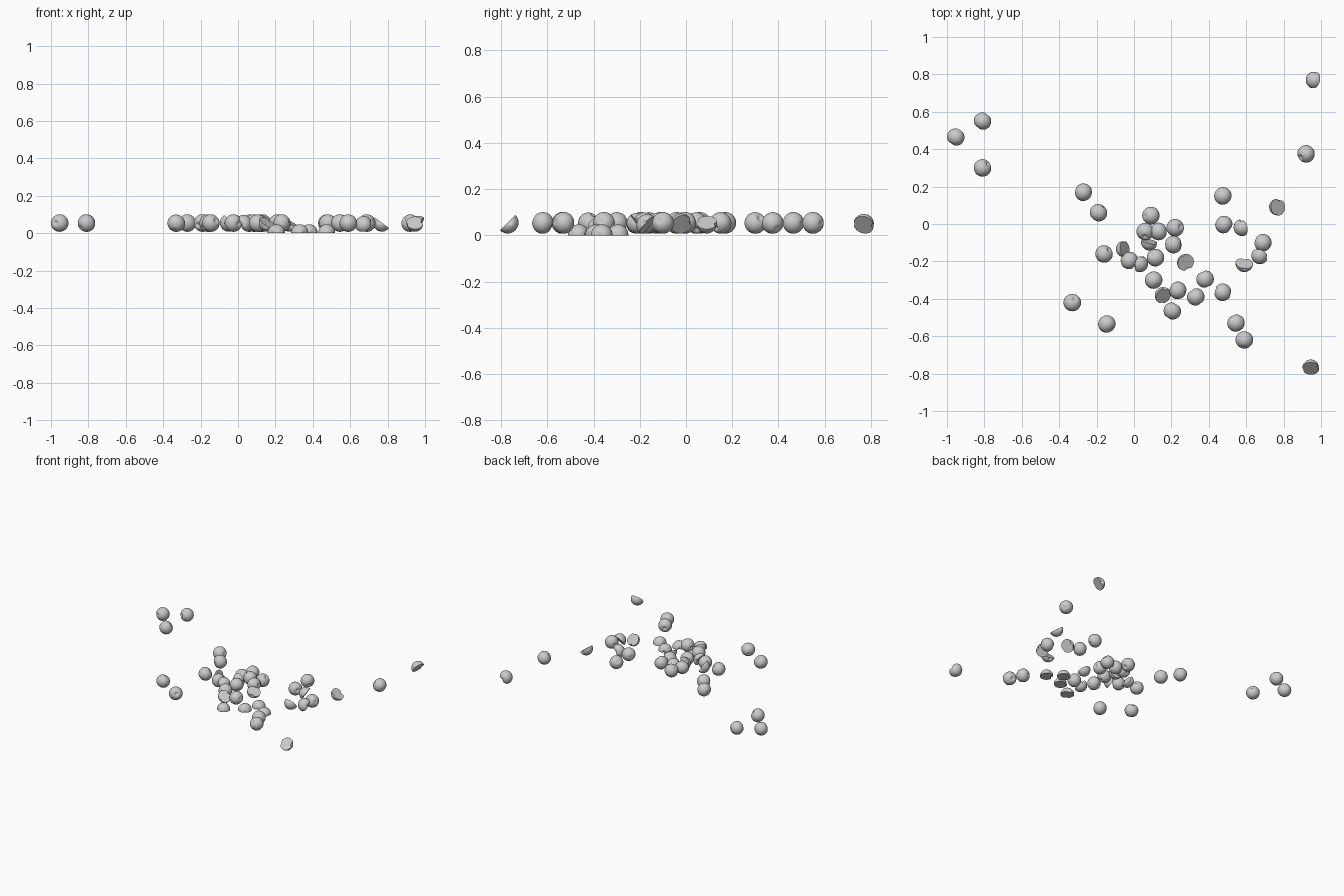
import bpy, bmesh, math, random
from mathutils import Vector, Matrix

if "Cube" in bpy.data.objects:
    bpy.data.objects.remove(bpy.data.objects["Cube"])

random.seed(4)
R, SEG, RINGS = 0.047, 32, 24


def fruit_bmesh():
    """Round fruit: revolved circle with a dimple at the top and a smaller one below."""
    bm = bmesh.new()
    rings = []
    for i in range(RINGS + 1):
        t = math.pi * i / RINGS
        r = R * math.sin(t) * (1 + 0.03 * math.cos(t))
        z = 0.97 * R * math.cos(t)
        z -= 0.013 * math.exp(-(r / 0.011) ** 2) if t < math.pi / 2 else \
            -0.006 * math.exp(-(r / 0.011) ** 2)
        if i in (0, RINGS):
            rings.append([bm.verts.new((0, 0, z))])
        else:
            rings.append([bm.verts.new((r * math.cos(2 * math.pi * k / SEG),
                                        r * math.sin(2 * math.pi * k / SEG), z))
                          for k in range(SEG)])
    for a, b in zip(rings, rings[1:]):
        for k in range(SEG):
            j = (k + 1) % SEG
            if len(a) == 1:
                bm.faces.new((a[0], b[k], b[j]))
            elif len(b) == 1:
                bm.faces.new((a[k], b[0], a[j]))
            else:
                bm.faces.new((a[k], b[k], b[j], a[j]))
    bmesh.ops.recalc_face_normals(bm, faces=bm.faces[:])
    return bm


def place(name, bm, rot, x, y, floor):
    """Turn the piece, centre its outline on x, y and rest it on the floor."""
    bmesh.ops.transform(bm, matrix=rot.to_4x4(), verts=bm.verts[:])
    lo = [min(v.co[i] for v in bm.verts) for i in range(3)]
    hi = [max(v.co[i] for v in bm.verts) for i in range(3)]
    shift = Vector((x - (lo[0] + hi[0]) / 2, y - (lo[1] + hi[1]) / 2, floor - lo[2]))
    bmesh.ops.translate(bm, vec=shift, verts=bm.verts[:])
    mesh = bpy.data.meshes.new(name)
    bm.to_mesh(mesh)
    bm.free()
    ob = bpy.data.objects.new(name, mesh)
    bpy.context.collection.objects.link(ob)
    bpy.ops.object.select_all(action='DESELECT')
    ob.select_set(True)
    bpy.context.view_layer.objects.active = ob
    bpy.ops.object.shade_smooth_by_angle(angle=math.radians(50))


def whole(x, y):
    d = Vector((random.uniform(-1, 1), random.uniform(-1, 1), random.uniform(-0.6, 1)))
    rot = d.to_track_quat('Z', 'Y').to_matrix()
    place("whole_fruit", fruit_bmesh(), rot, x, y, 0.007)


def half(x, y, normal, axis, floor=0.008):
    """Fruit cut through its core; normal is where the cut face looks."""
    bm = fruit_bmesh()
    bmesh.ops.bisect_plane(bm, geom=bm.verts[:] + bm.edges[:] + bm.faces[:],
                           plane_co=(0.0006, 0, 0), plane_no=(1, 0, 0), clear_outer=True)
    rim = [e for e in bm.edges if e.is_boundary]
    bmesh.ops.holes_fill(bm, edges=rim, sides=0)
    bmesh.ops.recalc_face_normals(bm, faces=bm.faces[:])
    n = Vector(normal).normalized()
    a = Vector(axis)
    a = (a - n * a.dot(n)).normalized()
    rot = Matrix((n, a.cross(n), a)).transposed()
    place("half_fruit", bm, rot, x, y, floor)


# Whole fruit scattered on the ground
for x, y in [(-.953, .465), (-.81, .55), (-.81, .30), (-.27, .17), (-.19, .06),
             (-.16, -.16), (-.025, -.195), (-.33, -.42), (-.145, -.535),
             (.09, .045), (.06, -.04), (.13, -.04), (.22, -.02), (.21, -.11),
             (.115, -.18), (.105, -.30), (.235, -.355), (.475, .15), (.48, -.003),
             (.69, -.10), (.545, -.53), (.59, -.62), (.92, .375)]:
    whole(x, y)

# Halves lying cut face down
for x, y, turn in [(.205, -.465, 1.0), (.33, -.39, 2.2), (.38, -.295, 2.0), (.475, -.365, 2.9)]:
    half(x, y, (0, 0, -1), (math.cos(turn), math.sin(turn), 0), 0.0)

# Halves leaning on their rounded side or rim
half(.957, .77, (.75, -.2, -.6), (0, 1, 0))
half(.945, -.765, (0, -.7, .7), (1, 0, .3))
half(.765, .09, (.6, 0, .8), (.3, 1, 0))
half(.275, -.205, (.4, -.2, .85), (.4, -.9, 0))
half(.57, -.02, (.8, .2, -.55), (0, 1, .2))
half(.67, -.175, (.3, .7, -.6), (1, 0, 0))
half(.59, -.22, (.1, .75, .6), (0, .5, -.85))
half(-.06, -.135, (.8, .15, .5), (0, 1, 0))
half(.04, -.215, (-.85, .2, -.45), (0, 1, 0))
half(.08, -.11, (.2, .92, .25), (1, 0, 0))
half(.155, -.38, (.5, -.4, .75), (0, 1, 0))
